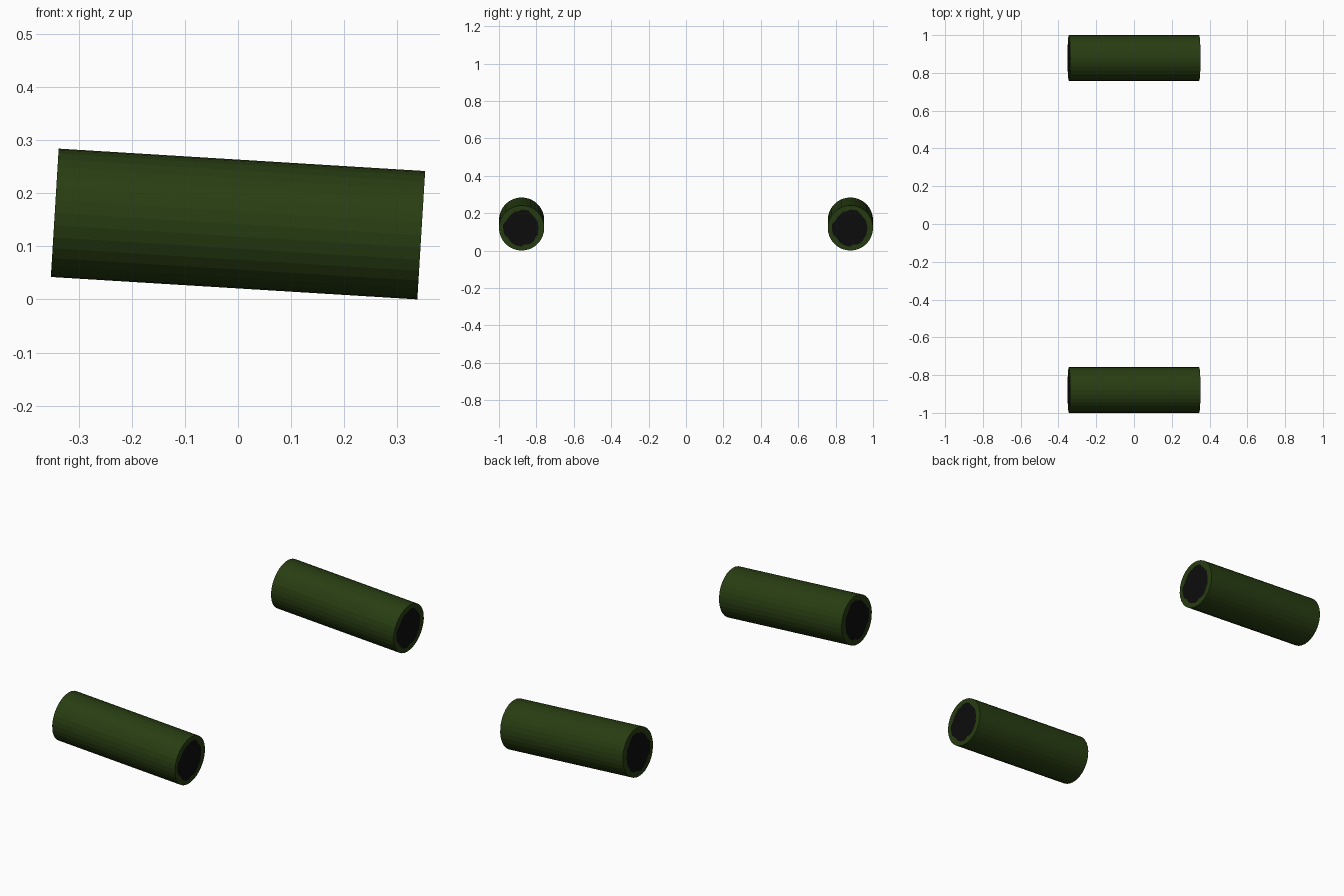
import bpy, bmesh, math, random
from mathutils import Matrix

if "Cube" in bpy.data.objects:
    bpy.data.objects.remove(bpy.data.objects["Cube"])

SIDES = 32
RADIUS = 0.121
LENGTH = 0.691
TILT = math.radians(3.5)
OFFSET_Y = 0.879
CENTRE_Z = 0.142


def material(name, rgb):
    m = bpy.data.materials.new(name)
    m.diffuse_color = (*rgb, 1)
    m.use_nodes = True
    m.node_tree.nodes["Principled BSDF"].inputs["Base Color"].default_value = m.diffuse_color
    return m


green = material("dark green", (0.021, 0.047, 0.006))
black = material("soft black", (0.004, 0.004, 0.004))


def ring(bm, x, radii):
    return [bm.verts.new((x, r * math.cos(math.tau * i / len(radii)),
                          r * math.sin(math.tau * i / len(radii))))
            for i, r in enumerate(radii)]


def bridge(bm, a, b):
    for i in range(len(a)):
        j = (i + 1) % len(a)
        bm.faces.new((a[i], a[j], b[j], b[i]))


def log(name, y):
    rng = random.Random(4)
    bm = bmesh.new()
    # ragged edge of the dark core on both ends
    ragged = [0.094 + rng.uniform(-0.006, 0.007) for _ in range(SIDES)]
    rings = [ring(bm, -LENGTH / 2, ragged),
             ring(bm, -LENGTH / 2, [RADIUS] * SIDES),
             ring(bm, LENGTH / 2, [RADIUS] * SIDES),
             ring(bm, LENGTH / 2, ragged)]
    for a, b in zip(rings, rings[1:]):
        bridge(bm, a, b)
    # dark cores
    for r in (rings[0], rings[-1]):
        bm.faces.new(r).material_index = 1
    bmesh.ops.recalc_face_normals(bm, faces=bm.faces)
    # lean the tube slightly down towards +x
    bm.transform(Matrix.Rotation(TILT, 4, 'Y'))
    mesh = bpy.data.meshes.new(name)
    bm.to_mesh(mesh)
    bm.free()
    mesh.materials.append(green)
    mesh.materials.append(black)
    ob = bpy.data.objects.new(name, mesh)
    ob.location = (0, y, CENTRE_Z)
    bpy.context.collection.objects.link(ob)


log("front_tube", -OFFSET_Y)
log("back_tube", OFFSET_Y)
